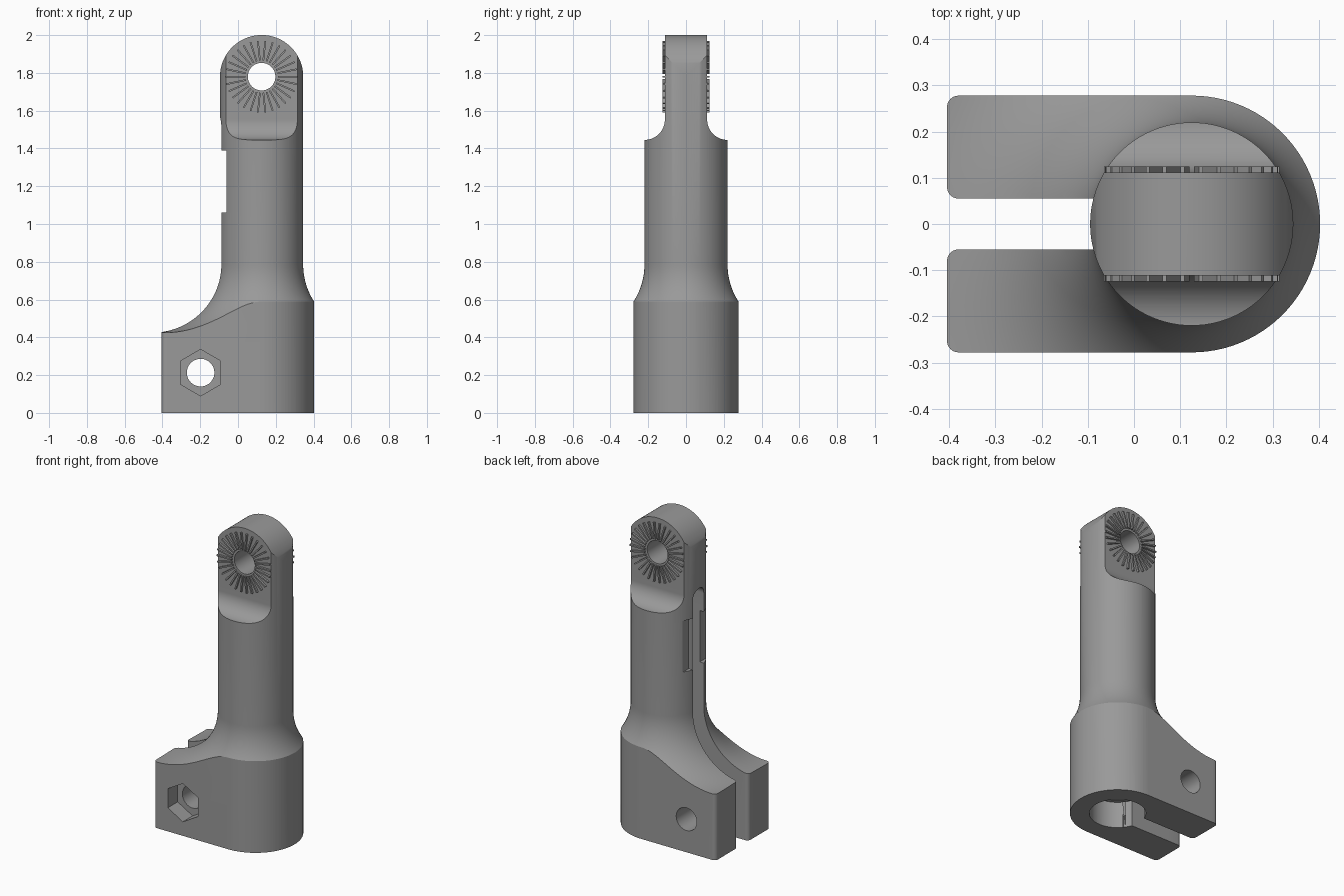
import bpy
import bmesh
from math import sin, cos, pi, radians, sqrt
from mathutils import Matrix, Vector

if "Cube" in bpy.data.objects:
    bpy.data.objects.remove(bpy.data.objects["Cube"])

AXIS = 0.125      # x of the shaft axis
R = 0.22          # shaft radius
BASE_R = 0.278    # clamp base radius
PIVOT_Z = 1.78    # centre of the head
EAR_X = -0.405    # free end of the clamp ears
SLOT = 0.055      # half width of the clamp slot

grey = bpy.data.materials.new("mid_grey")
grey.use_nodes = True
grey.diffuse_color = (0.32, 0.32, 0.32, 1)
grey.node_tree.nodes["Principled BSDF"].inputs["Base Color"].default_value = (0.32, 0.32, 0.32, 1)


def arc(cx, cy, r, start, end, n=24):
    steps = [radians(start + (end - start) * i / n) for i in range(n + 1)]
    return [(cx + r * cos(a), cy + r * sin(a)) for a in steps]


def circle(cx, cy, r, n=64, start=0):
    return arc(cx, cy, r, start, start + 360, n)[:-1]


def add_object(name, bm):
    bmesh.ops.recalc_face_normals(bm, faces=bm.faces)
    mesh = bpy.data.meshes.new(name)
    bm.to_mesh(mesh)
    bm.free()
    mesh.materials.append(grey)
    obj = bpy.data.objects.new(name, mesh)
    bpy.context.collection.objects.link(obj)
    return obj


def prism(name, points, along, low, high):
    """Extrude a 2D outline along one axis."""
    place = {"x": lambda p, t: (t, p[0], p[1]),
             "y": lambda p, t: (p[0], t, p[1]),
             "z": lambda p, t: (p[0], p[1], t)}[along]
    bm = bmesh.new()
    face = bm.faces.new([bm.verts.new(place(p, low)) for p in points])
    made = bmesh.ops.extrude_face_region(bm, geom=[face])["geom"]
    shift = Vector(place((0, 0), high - low))
    bmesh.ops.translate(bm, vec=shift, verts=[g for g in made if isinstance(g, bmesh.types.BMVert)])
    return add_object(name, bm)


def lathe(name, profile, steps=96):
    """Spin a (radius, z) profile round the shaft axis."""
    bm = bmesh.new()
    verts = [bm.verts.new((AXIS + r, 0, z)) for r, z in profile]
    edges = [bm.edges.new(pair) for pair in zip(verts, verts[1:])]
    bmesh.ops.spin(bm, geom=verts + edges, cent=(AXIS, 0, 0), axis=(0, 0, 1),
                   angle=2 * pi, steps=steps)
    bmesh.ops.remove_doubles(bm, verts=bm.verts, dist=0.0001)
    return add_object(name, bm)


def combine(target, tool, operation="DIFFERENCE"):
    mod = target.modifiers.new("cut", "BOOLEAN")
    mod.operation, mod.solver, mod.object = operation, "EXACT", tool
    bpy.context.view_layer.objects.active = target
    bpy.ops.object.modifier_apply(modifier=mod.name)
    bpy.data.objects.remove(tool)


# Shaft flaring out into the base through a large concave sweep
flare_r, flare_z = 0.36, 0.785
sweep = arc(R + flare_r, flare_z, flare_r, 270, 180, 32)
body = lathe("clamp_body", [(0, 0), (0.8, 0), (0.8, sweep[0][1])] + sweep + [(R, 2.1), (0, 2.1)])

# Base outline: round at the shaft, soft corners at the ear ends
corner = 0.025
outline = (arc(AXIS, 0, BASE_R, -90, 90, 48)
           + arc(EAR_X + corner, BASE_R - corner, corner, 90, 180, 6)
           + arc(EAR_X + corner, corner - BASE_R, corner, 180, 270, 6))
combine(body, prism("footprint", outline, "z", -0.1, 2.3), "INTERSECT")

# Rounded head outline
head = [(-0.6, -0.2), (0.6, -0.2), (0.6, PIVOT_Z)] + arc(AXIS, PIVOT_Z, R + 0.0005, 0, 180, 48) + [(-0.6, PIVOT_Z)]
combine(body, prism("head_outline", head, "y", -0.5, 0.5), "INTERSECT")

# Flats on both sides of the head, ending in a cove
flat_y, cove = 0.112, 0.108
for side in (-1, 1):
    cut = [(0.4, 1.445)] + arc(flat_y + cove, 1.445 + cove, cove, 270, 180) + [(flat_y, 2.2), (0.4, 2.2)]
    combine(body, prism("flat_cutter", [(side * y, z) for y, z in cut], "x", -0.5, 0.7))

# Stepped bore from below
combine(body, lathe("bore_cutter", [(0, -0.1), (0.165, -0.1), (0.165, 0.17), (0.14, 0.17),
                                    (0.14, 1.4), (0, 1.4)], 64))

# Clamp slot with eased mouth and arched top
mouth = arc(EAR_X + corner, SLOT + corner, corner, 270, 180, 6)
half = [(AXIS, SLOT)] + mouth + [(-0.5, SLOT + corner)]
combine(body, prism("slot_cutter", half + [(x, -y) for x, y in reversed(half)], "z", -0.1, 1.51))
combine(body, prism("slot_arch_cutter", circle(0, 1.51, SLOT, 48), "x", -0.5, AXIS))

# Shallow flat notch across the slot
combine(body, prism("notch_cutter", [(-0.3, 1.06), (-0.06, 1.06), (-0.06, 1.39), (-0.3, 1.39)],
                    "y", -0.4, 0.4))

# Pivot hole, clamp bolt hole and hexagonal nut pocket
combine(body, prism("pivot_cutter", circle(AXIS, PIVOT_Z, 0.073), "y", -0.5, 0.5))
combine(body, prism("bolt_cutter", circle(-0.198, 0.213, 0.073), "y", -0.5, 0.5))
combine(body, prism("nut_cutter", circle(-0.198, 0.213, 0.123, 6, 30), "y", -0.5, -BASE_R + 0.1))

bpy.ops.object.select_all(action="DESELECT")
body.select_set(True)
bpy.context.view_layer.objects.active = body
bpy.ops.object.shade_smooth_by_angle(angle=radians(28))

# Radial locking teeth round the pivot on both faces
teeth = 30
for side, label in ((-1, "front"), (1, "back")):
    bm = bmesh.new()
    for i in range(teeth):
        turn = Matrix.Rotation(2 * pi * i / teeth, 4, "Y")
        spot = Matrix.Translation((AXIS, side * 0.115, PIVOT_Z))
        size = Matrix.Diagonal((0.105, 0.02, 0.009, 1))
        bmesh.ops.create_cube(bm, size=1, matrix=spot @ turn @ Matrix.Translation((0.138, 0, 0)) @ size)
    add_object(label + "_locking_teeth", bm)
